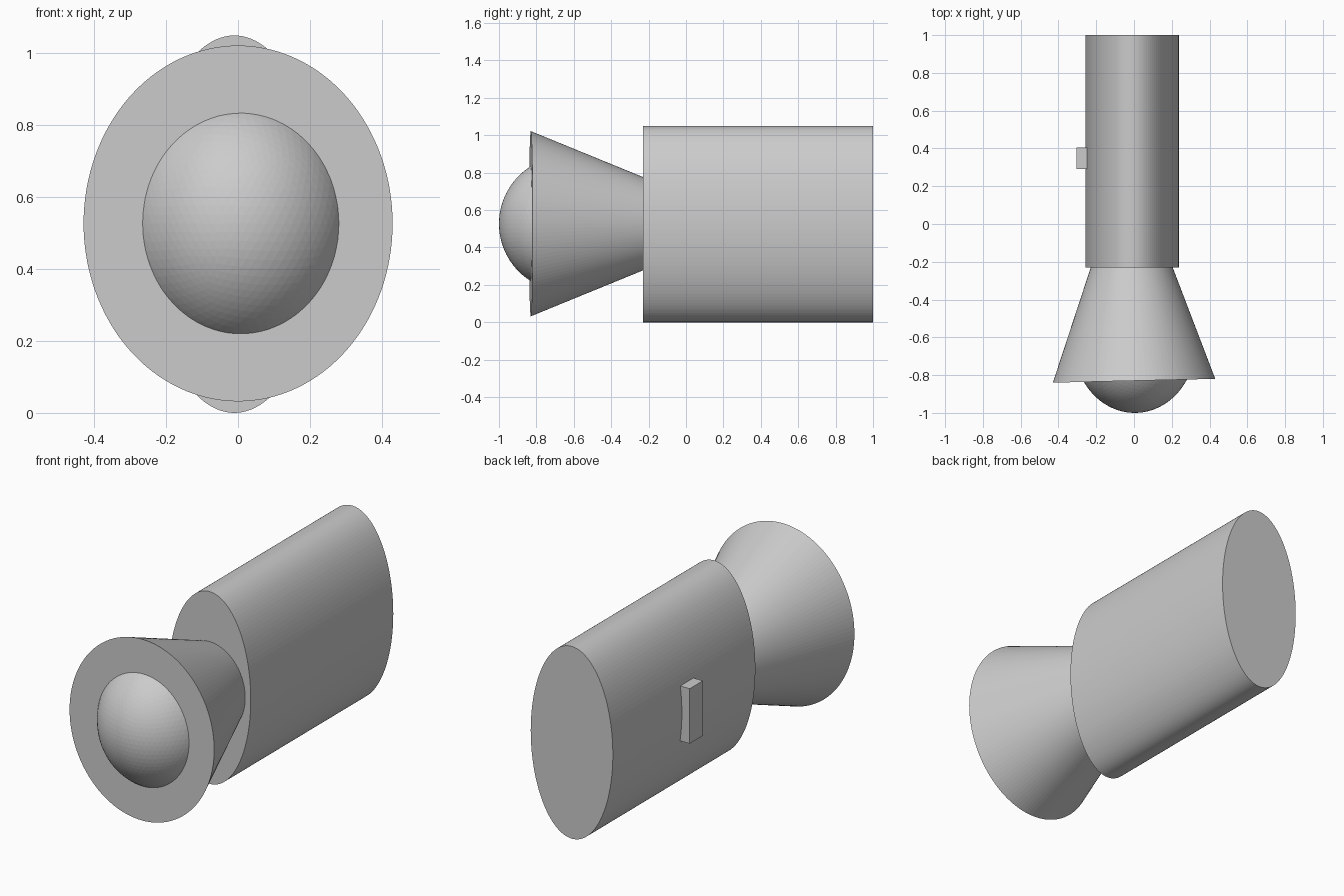
import bpy
from math import radians, pi

default_cube = bpy.data.objects.get("Cube")
if default_cube:
    bpy.data.objects.remove(default_cube, do_unlink=True)

# One plain grey for every part
grey = bpy.data.materials.new("plain grey")
grey.use_nodes = True
colour = (0.6, 0.6, 0.6, 1)
grey.diffuse_color = colour
grey.node_tree.nodes["Principled BSDF"].inputs["Base Color"].default_value = colour


def finish(name, scale):
    """Name, scale and colour the primitive that was just added."""
    part = bpy.context.object
    part.name = name
    part.scale = scale
    part.data.materials.append(grey)
    return part


# Oval body, lying along y
bpy.ops.mesh.primitive_cylinder_add(
    vertices=128, radius=1, depth=1.23,
    location=(-0.01, 0.385, 0.525), rotation=(pi / 2, 0, 0))
finish("body", (0.248, 0.525, 1))

# Flared cone, wide end forward, turned very slightly; its tip is inside the body
bpy.ops.mesh.primitive_cone_add(
    vertices=128, radius1=1, radius2=0, depth=1.21,
    location=(-0.014, -0.225, 0.527), rotation=(-pi / 2, 0, radians(1.35)))
finish("flared_cone", (0.43, 0.495, 1))

# Domed lens, sunk into the wide end of the cone
bpy.ops.mesh.primitive_ico_sphere_add(
    subdivisions=5, radius=1, location=(0.004, -0.638, 0.527))
finish("lens", (0.322, 0.362, 0.362))

# Small block on the right flank
bpy.ops.mesh.primitive_cube_add(size=1, location=(-0.27, 0.347, 0.52))
finish("side_block", (0.07, 0.114, 0.3))
